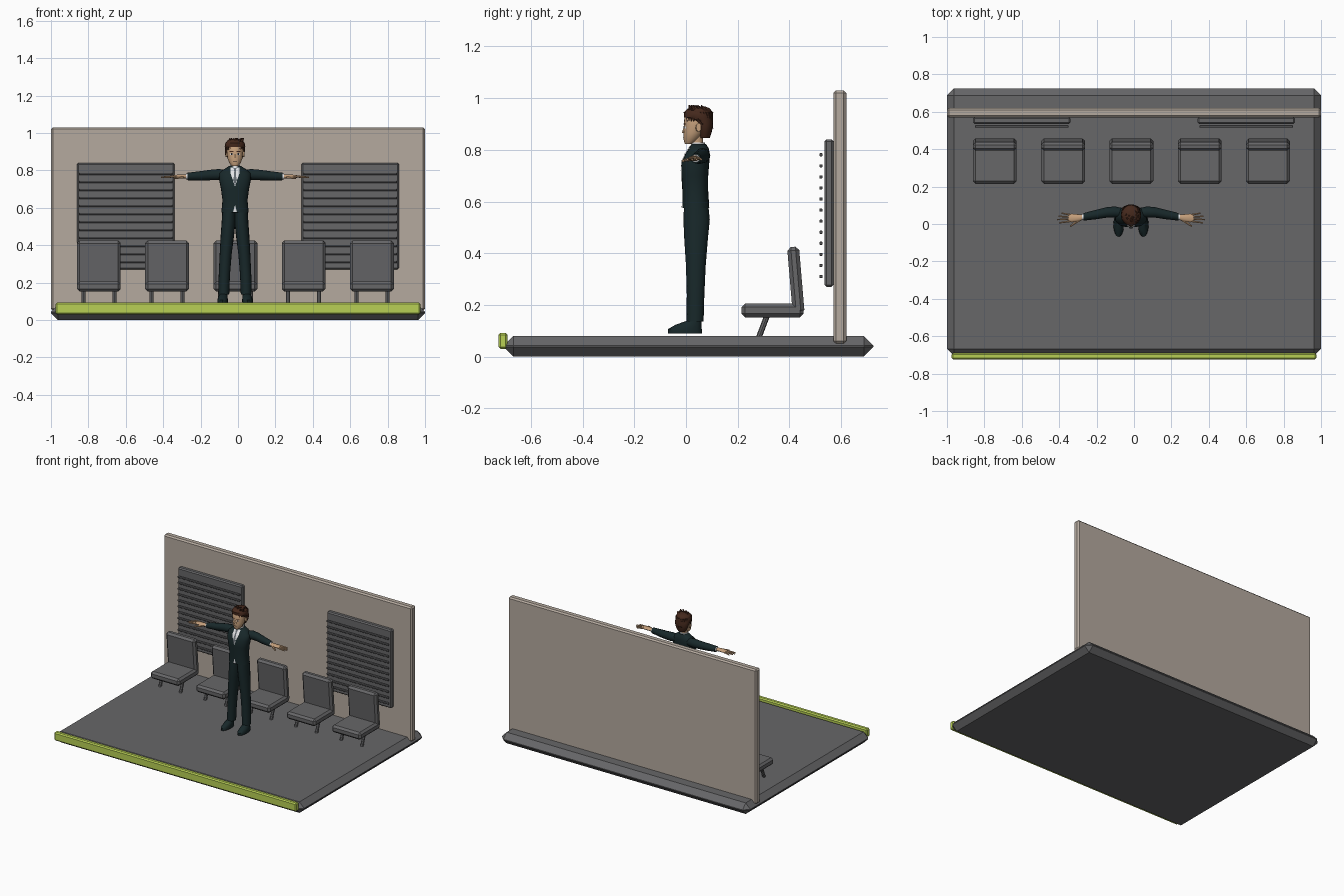
import bpy, bmesh, math, random
from mathutils import Vector, Matrix
from mathutils.bvhtree import BVHTree

random.seed(4)
if "Cube" in bpy.data.objects:
    bpy.data.objects.remove(bpy.data.objects["Cube"])


def material(name, r, g, b):
    m = bpy.data.materials.new(name)
    m.use_nodes = True
    m.diffuse_color = (r, g, b, 1)
    m.node_tree.nodes["Principled BSDF"].inputs["Base Color"].default_value = (r, g, b, 1)
    return m


GREY = material("dark grey", 0.135, 0.135, 0.14)
WALL = material("warm beige", 0.46, 0.40, 0.345)
GREEN = material("lime green", 0.48, 0.63, 0.09)
SUIT = material("dark teal", 0.009, 0.021, 0.023)
SKIN = material("skin", 0.56, 0.35, 0.2)
HAIR = material("brown hair", 0.06, 0.022, 0.012)
SHIRT = material("white shirt", 0.75, 0.76, 0.78)
TIE = material("grey tie", 0.13, 0.15, 0.17)
DARK = material("near black", 0.012, 0.01, 0.01)


def finish(name, bm, mat, smooth=False):
    bmesh.ops.recalc_face_normals(bm, faces=bm.faces[:])
    me = bpy.data.meshes.new(name)
    bm.to_mesh(me)
    bm.free()
    me.materials.append(mat)
    if smooth:
        me.polygons.foreach_set("use_smooth", [True] * len(me.polygons))
        me.set_sharp_from_angle(angle=math.radians(45))
    ob = bpy.data.objects.new(name, me)
    bpy.context.collection.objects.link(ob)
    return ob


def box(name, x, y, z, mat, bevel, tilt=0.0):
    """Chamfered box from (min, max) ranges, tilted about x."""
    spans = (x, y, z)
    bm = bmesh.new()
    bmesh.ops.create_cube(bm, size=1)
    bmesh.ops.scale(bm, vec=[b - a for a, b in spans], verts=bm.verts)
    bmesh.ops.bevel(bm, geom=bm.edges[:], offset=bevel, segments=1, affect='EDGES')
    centre = Vector([(a + b) / 2 for a, b in spans])
    bm.transform(Matrix.Translation(centre) @ Matrix.Rotation(tilt, 4, 'X'))
    return finish(name, bm, mat)


def add_rod(bm, a, b, r1, r2, sides=6):
    a, b = Vector(a), Vector(b)
    turn = (b - a).to_track_quat('Z', 'Y').to_matrix().to_4x4()
    bmesh.ops.create_cone(bm, cap_ends=True, segments=sides, radius1=r1, radius2=r2,
                          depth=(b - a).length,
                          matrix=Matrix.Translation((a + b) / 2) @ turn)


def loft(name, rings, mat, axis='Z', sides=16, power=1.0):
    """Skin over ellipses (x, y, z, half width, half depth) stacked along an axis."""
    bm = bmesh.new()
    loops = []
    for cx, cy, cz, a, b in rings:
        loop = []
        for i in range(sides):
            t = math.tau * i / sides
            c, s = math.cos(t), math.sin(t)
            u = a * math.copysign(abs(c) ** power, c)
            v = b * math.copysign(abs(s) ** power, s)
            off = (u, v, 0) if axis == 'Z' else (0, u, v)
            loop.append(bm.verts.new(Vector((cx, cy, cz)) + Vector(off)))
        loops.append(loop)
    for lo, hi in zip(loops, loops[1:]):
        for i in range(sides):
            j = (i + 1) % sides
            bm.faces.new((lo[i], lo[j], hi[j], hi[i]))
    bm.faces.new(loops[0])
    bm.faces.new(loops[-1])
    return finish(name, bm, mat, True)


def plate(name, target, rows, mat, lift=0.003, cols=6):
    """Thin patch laid on the front of a body; rows are (z, left x, right x)."""
    src = bmesh.new()
    src.from_mesh(target.data)
    tree = BVHTree.FromBMesh(src)
    src.free()
    bm = bmesh.new()
    grid = []
    for z, x0, x1 in rows:
        line = []
        for i in range(cols + 1):
            x = x0 + (x1 - x0) * i / cols
            hit = tree.ray_cast(Vector((x, -1, z)), Vector((0, 1, 0)))[0]
            line.append(bm.verts.new((x, (hit.y if hit else 0.03) - lift, z)))
        grid.append(line)
    for lo, hi in zip(grid, grid[1:]):
        for i in range(cols):
            bm.faces.new((lo[i], lo[i + 1], hi[i + 1], hi[i]))
    ob = finish(name, bm, mat)
    if ob.data.polygons[0].normal.y > 0:
        ob.data.flip_normals()
    return ob


# Platform, edge strip and back wall
box("floor", (-1, 1), (-0.705, 0.725), (0, 0.08), GREY, 0.037)
box("edge_strip", (-0.975, 0.975), (-0.725, -0.69), (0.03, 0.092), GREEN, 0.008)
box("back_wall", (-1, 1), (0.57, 0.62), (0.05, 1.03), WALL, 0.01)

# Slatted blinds on the wall
for side, cx in (("right", -0.6), ("left", 0.6)):
    box(side + "_blind_panel", (cx - 0.26, cx + 0.26), (0.535, 0.571), (0.27, 0.84), GREY, 0.008)
    for i in range(12):
        z = 0.31 + i * 0.0428
        box(side + "_blind_slat", (cx - 0.25, cx + 0.25), (0.516, 0.528),
            (z - 0.006, z + 0.006), GREY, 0.002)

# Row of five chairs
for i in range(5):
    cx = -0.744 + i * 0.365
    span = (cx - 0.117, cx + 0.117)
    box("chair_seat", span, (0.215, 0.455), (0.152, 0.205), GREY, 0.014)
    box("chair_back", span, (0.402, 0.448), (0.165, 0.425), GREY, 0.014, 0.085)
    bm = bmesh.new()
    for s in (-1, 1):
        add_rod(bm, (cx + s * 0.083, 0.318, 0.17), (cx + s * 0.083, 0.282, 0.075), 0.011, 0.011, 8)
    finish("chair_legs", bm, GREY)

# Standing man: jacket, shirt, tie
MX = -0.016
jacket = loft("jacket", [(MX, cy, z, a, b) for z, cy, a, b in (
    (0.575, 0.038, 0.073, 0.052), (0.64, 0.036, 0.067, 0.05), (0.70, 0.034, 0.075, 0.052),
    (0.75, 0.036, 0.085, 0.054), (0.785, 0.045, 0.084, 0.047), (0.805, 0.05, 0.06, 0.038),
    (0.822, 0.05, 0.034, 0.028))], SUIT, sides=24, power=0.85)
plate("shirt_front", jacket, [(0.715, MX - 0.001, MX + 0.001), (0.76, MX - 0.016, MX + 0.016),
                              (0.785, MX - 0.024, MX + 0.024), (0.815, MX - 0.024, MX + 0.024)], SHIRT)
plate("tie", jacket, [(0.722, MX - 0.002, MX + 0.002), (0.75, MX - 0.008, MX + 0.008),
                      (0.795, MX - 0.004, MX + 0.004), (0.812, MX - 0.008, MX + 0.008)], TIE, 0.006)
plate("shirt_tail", jacket, [(0.577, MX - 0.01, MX + 0.01), (0.612, MX - 0.001, MX + 0.001)], SHIRT)
loft("collar", [(MX, 0.045, 0.803, 0.033, 0.031), (MX, 0.047, 0.829, 0.026, 0.026)], SHIRT)
loft("neck", [(MX, 0.045, 0.80, 0.022, 0.022), (MX, 0.042, 0.87, 0.023, 0.023)], SKIN)

# Limbs, mirrored
for side, s in (("right", -1), ("left", 1)):
    def at(x):
        return MX + s * x
    loft(side + "_trouser_leg", [(at(x), cy, z, a, b) for z, x, cy, a, b in (
        (0.135, 0.06, 0.035, 0.029, 0.033), (0.24, 0.057, 0.037, 0.03, 0.034),
        (0.35, 0.05, 0.038, 0.032, 0.038), (0.46, 0.04, 0.039, 0.036, 0.046),
        (0.53, 0.034, 0.041, 0.037, 0.051), (0.60, 0.032, 0.039, 0.035, 0.046))], SUIT)
    loft(side + "_shoe", [(at(x), cy, z, a, b) for z, x, cy, a, b in (
        (0.09, 0.066, -0.004, 0.027, 0.065), (0.107, 0.066, -0.004, 0.028, 0.065),
        (0.124, 0.065, 0.01, 0.025, 0.049), (0.14, 0.062, 0.034, 0.02, 0.026),
        (0.17, 0.06, 0.035, 0.019, 0.02))], SUIT)
    loft(side + "_sleeve", [(at(x), cy, z, r, r) for x, cy, z, r in (
        (0.05, 0.06, 0.775, 0.026), (0.085, 0.064, 0.777, 0.03), (0.13, 0.062, 0.775, 0.028),
        (0.19, 0.05, 0.77, 0.025), (0.255, 0.038, 0.767, 0.02))], SUIT, axis='X', sides=12)
    loft(side + "_cuff", [(at(0.25), 0.038, 0.767, 0.016, 0.016),
                          (at(0.262), 0.037, 0.767, 0.016, 0.015)], SHIRT, axis='X', sides=12)
    loft(side + "_palm", [(at(x), cy, 0.767, a, b) for x, cy, a, b in (
        (0.25, 0.037, 0.012, 0.011), (0.28, 0.033, 0.019, 0.011), (0.315, 0.032, 0.023, 0.009),
        (0.335, 0.032, 0.021, 0.006))], SKIN, axis='X', sides=12)
    bm = bmesh.new()
    for k, reach in enumerate((0.385, 0.395, 0.388, 0.372)):
        y = 0.015 + k * 0.0115
        add_rod(bm, (at(0.325), y, 0.767), (at(reach), y + (k - 1.5) * 0.006, 0.763), 0.006, 0.004)
    add_rod(bm, (at(0.275), 0.022, 0.765), (at(0.325), -0.012, 0.758), 0.008, 0.005)
    finish(side + "_fingers", bm, SKIN, True)
    loft(side + "_ear", [(at(0.043), 0.045, 0.885, 0.008, 0.014),
                         (at(0.052), 0.049, 0.887, 0.01, 0.017)], SKIN, axis='X', sides=10)

# Head and face
head = loft("head", [(MX, cy, z, a, b) for z, cy, a, b in (
    (0.822, 0.012, 0.016, 0.016), (0.838, 0.019, 0.03, 0.028), (0.865, 0.03, 0.04, 0.039),
    (0.895, 0.037, 0.044, 0.045), (0.93, 0.042, 0.045, 0.048), (0.955, 0.045, 0.03, 0.034))],
    SKIN, sides=24)
bm = bmesh.new()
add_rod(bm, (MX, -0.005, 0.865), (MX, -0.003, 0.897), 0.011, 0.003)
finish("nose", bm, SKIN, True)
for side, s in (("right", -1), ("left", 1)):
    cx = MX + s * 0.018
    plate(side + "_eye_white", head, [(0.883, cx - 0.008, cx + 0.008), (0.891, cx - 0.008, cx + 0.008)], SHIRT, 0.002)
    plate(side + "_iris", head, [(0.883, cx - 0.004, cx + 0.004), (0.892, cx - 0.004, cx + 0.004)], DARK, 0.0035)
    plate(side + "_eyebrow", head, [(0.897, cx - 0.011, cx + 0.011), (0.902, cx - 0.011, cx + 0.011)], HAIR)
plate("mouth", head, [(0.847, MX - 0.011, MX + 0.011), (0.850, MX - 0.011, MX + 0.011)], DARK, 0.002)

# Hair shell with swept tufts
loft("hair", [(MX, cy, z, a, b) for z, cy, a, b in (
    (0.845, 0.072, 0.028, 0.02), (0.87, 0.073, 0.043, 0.027), (0.9, 0.071, 0.051, 0.034),
    (0.916, 0.058, 0.053, 0.046), (0.925, 0.048, 0.055, 0.055), (0.945, 0.047, 0.052, 0.056),
    (0.96, 0.05, 0.04, 0.043), (0.968, 0.052, 0.02, 0.022))], HAIR)
bm = bmesh.new()
for i in range(30):
    t = math.tau * i / 30
    drop = 0.012 if math.sin(t) < -0.2 else 0.04
    root = Vector((MX + 0.04 * math.cos(t), 0.05 + 0.043 * math.sin(t), 0.945))
    tip = Vector((MX + 0.053 * math.cos(t + 0.25), 0.05 + 0.054 * math.sin(t + 0.25),
                  0.92 - drop * random.uniform(0.4, 1)))
    add_rod(bm, root, tip, 0.013, 0.002, 5)
for i in range(14):
    x, y = random.uniform(-0.03, 0.03), random.uniform(0.02, 0.08)
    add_rod(bm, (MX + x, y, 0.95), (MX + x * 1.3 + 0.008, y - 0.012, 0.972), 0.014, 0.002, 5)
finish("hair_tufts", bm, HAIR)
